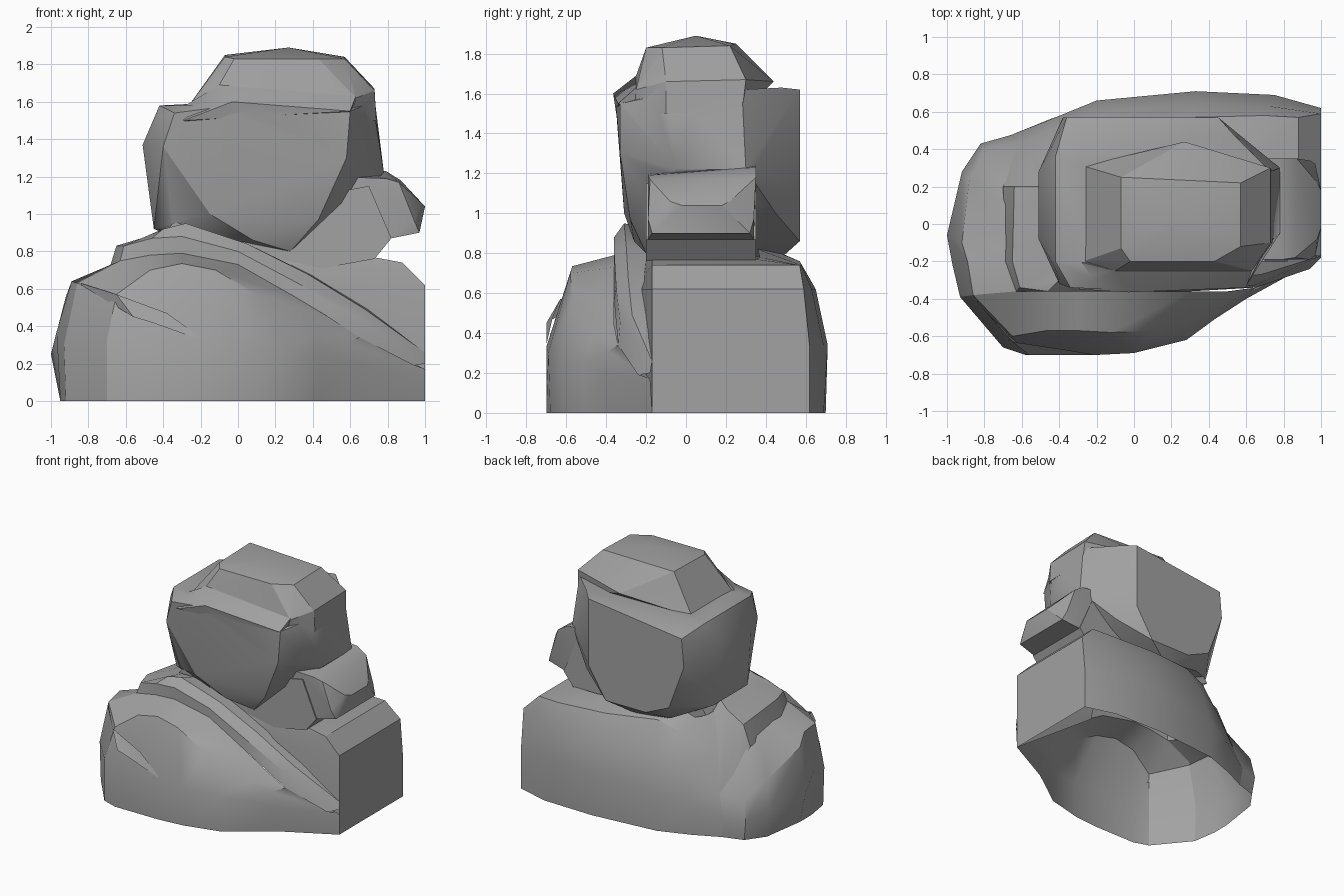
import bpy, bmesh, math

grey = bpy.data.materials.new("stone_grey")
grey.diffuse_color = (.36, .36, .36, 1)


def smooth(ob, angle=28):
    bpy.ops.object.select_all(action='DESELECT')
    ob.select_set(True)
    bpy.context.view_layer.objects.active = ob
    bpy.ops.object.shade_smooth_by_angle(angle=math.radians(angle))


def finish(name, bm):
    bmesh.ops.recalc_face_normals(bm, faces=bm.faces)
    me = bpy.data.meshes.new(name)
    bm.to_mesh(me)
    bm.free()
    me.materials.append(grey)
    ob = bpy.data.objects.new(name, me)
    bpy.context.collection.objects.link(ob)
    smooth(ob)
    return ob


def hull(name, pts):
    """Faceted convex block through the given corners."""
    bm = bmesh.new()
    vs = [bm.verts.new(p) for p in pts]
    res = bmesh.ops.convex_hull(bm, input=vs)
    loose = {v for v in res["geom_interior"] if isinstance(v, bmesh.types.BMVert)}
    bmesh.ops.delete(bm, geom=list(loose), context='VERTS')
    return finish(name, bm)


def sheet(name, columns):
    """Open surface: each column runs from the base rim up to the top."""
    bm = bmesh.new()
    cols = [[bm.verts.new(p) for p in c] for c in columns]
    for a, b in zip(cols, cols[1:]):
        for i in range(len(a) - 1):
            bm.faces.new((a[i], b[i], b[i + 1], a[i + 1]))
    return finish(name, bm)


# Front cape: wall curving over the front shoulder (open underneath)
sheet("front_cape", [
    [(-.92, -.39, 0), (-.93, -.39, .3), (-.86, -.38, .63), (-.84, -.36, .64)],
    [(-.70, -.66, 0), (-.70, -.66, .33), (-.65, -.60, .57), (-.63, -.36, .75)],
    [(-.58, -.70, 0), (-.58, -.70, .33), (-.47, -.57, .70), (-.47, -.36, .78)],
    [(-.20, -.70, 0), (-.20, -.70, .33), (-.30, -.57, .735), (-.30, -.36, .79)],
    [(0, -.68, 0), (0, -.69, .30), (-.12, -.58, .70), (0, -.36, .73)],
    [(.28, -.61, 0), (.28, -.62, .27), (.10, -.57, .57), (.30, -.36, .56)],
    [(.43, -.50, 0), (.43, -.51, .25), (.43, -.47, .38), (.50, -.36, .44)],
    [(.60, -.38, 0), (.60, -.40, .20), (.58, -.39, .31), (.65, -.34, .34)],
    [(1, -.17, 0), (1, -.175, .10), (1, -.18, .17), (.94, -.24, .19)],
])

# Sleeve fold on the front: shallow open ridge
sheet("sleeve_fold", [
    [(-.84, -.42, .62), (-.84, -.41, .63)],
    [(-.56, -.70, .45), (-.65, -.63, .57)],
    [(-.46, -.70, .42), (-.38, -.67, .47)],
    [(-.21, -.70, .33), (-.20, -.70, .34)],
])

# Shared seam where shoulder, arm and collar meet at the back
seam = [(-.64, .47, 0), (-.66, .475, .15), (-.60, .44, .32), (-.52, .34, .58), (-.42, .25, .86)]

# Collar band: foot, rim and ridge, from the back round the left to front right
sheet("collar", [
    seam[1:],
    [(-.70, .20, .62), (-.64, .20, .78), (-.50, .20, .86), (-.40, .15, .9)],
    [(-.69, -.20, .70), (-.65, -.20, .83), (-.50, -.10, .87), (-.40, -.1, .91)],
    [(-.63, -.36, .75), (-.61, -.34, .83), (-.45, -.25, .89), (-.36, -.2, .92)],
    [(-.47, -.36, .78), (-.46, -.36, .87), (-.40, -.30, .92), (-.33, -.22, .93)],
    [(-.30, -.36, .79), (-.30, -.36, .88), (-.28, -.31, .95), (-.22, -.22, .93)],
    [(0, -.36, .73), (0, -.36, .80), (.05, -.30, .84), (.08, -.2, .82)],
    [(.30, -.36, .56), (.32, -.35, .63), (.37, -.29, .68), (.40, -.19, .67)],
    [(.65, -.34, .34), (.64, -.33, .45), (.68, -.27, .49), (.70, -.17, .49)],
    [(.94, -.24, .19), (1, -.18, .2), (1, -.17, .26), (1, -.16, .26)],
])

# Left arm stump
sheet("left_arm", [
    seam[:4],
    [(-.80, .42, 0), (-.82, .43, .15), (-.80, .40, .32), (-.68, .22, .62)],
    [(-.90, .28, 0), (-.92, .28, .22), (-.88, .24, .43), (-.68, .10, .68)],
    [(-.95, -.06, 0), (-1, -.06, .25), (-.92, -.10, .56), (-.68, -.10, .71)],
    [(-.95, -.20, 0), (-.97, -.22, .37), (-.89, -.20, .64), (-.68, -.20, .71)],
    [(-.92, -.39, 0), (-.93, -.39, .30), (-.86, -.38, .63), (-.63, -.36, .75)],
])

# Back shoulder with the flat right end
sheet("back_shoulder", [
    [(.20, -.26, .58), (.20, -.25, .62), (.20, -.22, .68), (.12, -.2, .78), (.1, -.19, .8)],
    [(1, -.17, 0), (1, -.17, .33), (1, -.17, .62), (.88, -.17, .74), (.72, -.17, .77)],
    [(1, .62, 0), (1, .62, .33), (1, .59, .62), (.88, .57, .74), (.72, .35, .77)],
    [(.75, .69, 0), (.75, .69, .34), (.72, .63, .62), (.70, .58, .74), (.5, .37, .78)],
    [(.33, .70, 0), (.33, .71, .34), (.33, .65, .62), (.30, .57, .76), (.25, .36, .82)],
    [(-.20, .65, 0), (-.20, .66, .30), (-.15, .60, .60), (-.10, .50, .79), (-.1, .35, .85)],
    [(-.45, .56, 0), (-.42, .57, .25), (-.35, .54, .50), (-.28, .47, .73), (-.25, .34, .84)],
    seam,
])

# Neck between collar and head
neck = hull("neck", [(x, y, z) for y in (-.2, .35) for x, z in
            ((-.42, .85), (-.35, .95), (.70, 1.15), (.82, .87), (.73, .76), (.4, .7), (-.3, .8))])

# Projecting muzzle on the right
muzzle = hull("muzzle", [
    (.5, -.19, 1.2), (.5, .35, 1.26), (.79, -.19, 1.19), (.79, .35, 1.23),
    (.86, -.18, 1.17), (.87, .35, 1.18), (.98, -.08, 1.06), (.98, .22, 1.06),
    (1, -.02, 1.04), (1, .18, 1.04), (.94, -.19, .97), (.94, .34, .97),
    (.97, -.17, .9), (.97, .32, .9), (.82, -.19, .87), (.82, .34, .87),
    (.5, -.19, .88), (.5, .34, .88)])

# Head block: flat front, left edge, back slab, right side
front = [(-.42, -.24, 1.52), (-.34, -.34, 1.54), (-.40, -.32, 1.36), (-.15, -.31, 1.0),
         (.08, -.26, .86), (.28, -.2, .80), (.43, -.28, .97), (.58, -.33, 1.3),
         (.60, -.33, 1.55), (-.03, -.355, 1.58)]
left = [(-.51, y, 1.37) for y in (-.08, .28)] + [(-.45, -.12, .92), (-.45, .3, .92),
        (-.42, .36, 1.58), (-.42, -.2, 1.58)]
back = [(-.36, .57, 1.52), (-.38, .57, 1.3), (-.25, .57, .95), (-.05, .57, .86),
        (.3, .57, .86), (.45, .57, 1.1), (.45, .57, 1.62), (.1, .48, .78), (-.2, .48, .82)]
right = [(.72, -.1, 1.6), (.73, .28, 1.62), (.78, -.05, 1.22), (.78, .3, 1.22),
         (.53, .48, 1.63), (.55, .45, 1.0)]
head = hull("head", front + left + back + right)

# Domed skull cap
cap = hull("skull_cap", [
    (.27, .05, 1.89), (.57, .22, 1.84), (.57, -.12, 1.83), (.43, -.2, 1.83),
    (-.02, -.2, 1.83), (-.07, -.13, 1.84), (-.07, .25, 1.85), (.27, .44, 1.66),
    (.73, .3, 1.67), (.73, -.1, 1.66), (.63, -.25, 1.62), (-.1, -.25, 1.69),
    (-.11, .28, 1.76), (-.27, .31, 1.57), (-.27, -.2, 1.57),
    (.74, .28, 1.5), (.74, -.1, 1.5), (.6, -.26, 1.5), (-.1, -.26, 1.5)])

# Brow ledge in front of the cap
brow = hull("brow", [(-.1, -.25, 1.69), (.63, -.25, 1.63), (-.03, -.365, 1.6), (.6, -.34, 1.55),
                     (-.29, -.35, 1.5), (-.3, -.2, 1.57), (.6, -.2, 1.5), (-.2, -.2, 1.45)])

# Fuse the head parts into one skin
for part in (cap, brow, muzzle, neck):
    mod = head.modifiers.new("fuse", 'BOOLEAN')
    mod.operation, mod.solver, mod.object = 'UNION', 'EXACT', part
    bpy.context.view_layer.objects.active = head
    bpy.ops.object.modifier_apply(modifier=mod.name)
    bpy.data.objects.remove(part)

# Open the neck into the hollow body, then tidy flat facets
bm = bmesh.new()
bm.from_mesh(head.data)
under = [f for f in bm.faces if f.normal.z < -.5 and f.calc_center_median().z < .84
         and all(abs(v.co.y) < .36 for v in f.verts) and f.calc_center_median().x < .72]
bmesh.ops.delete(bm, geom=under, context='FACES')
bmesh.ops.dissolve_limit(bm, angle_limit=math.radians(3), verts=bm.verts, edges=bm.edges)
bm.to_mesh(head.data)
bm.free()
smooth(head)
